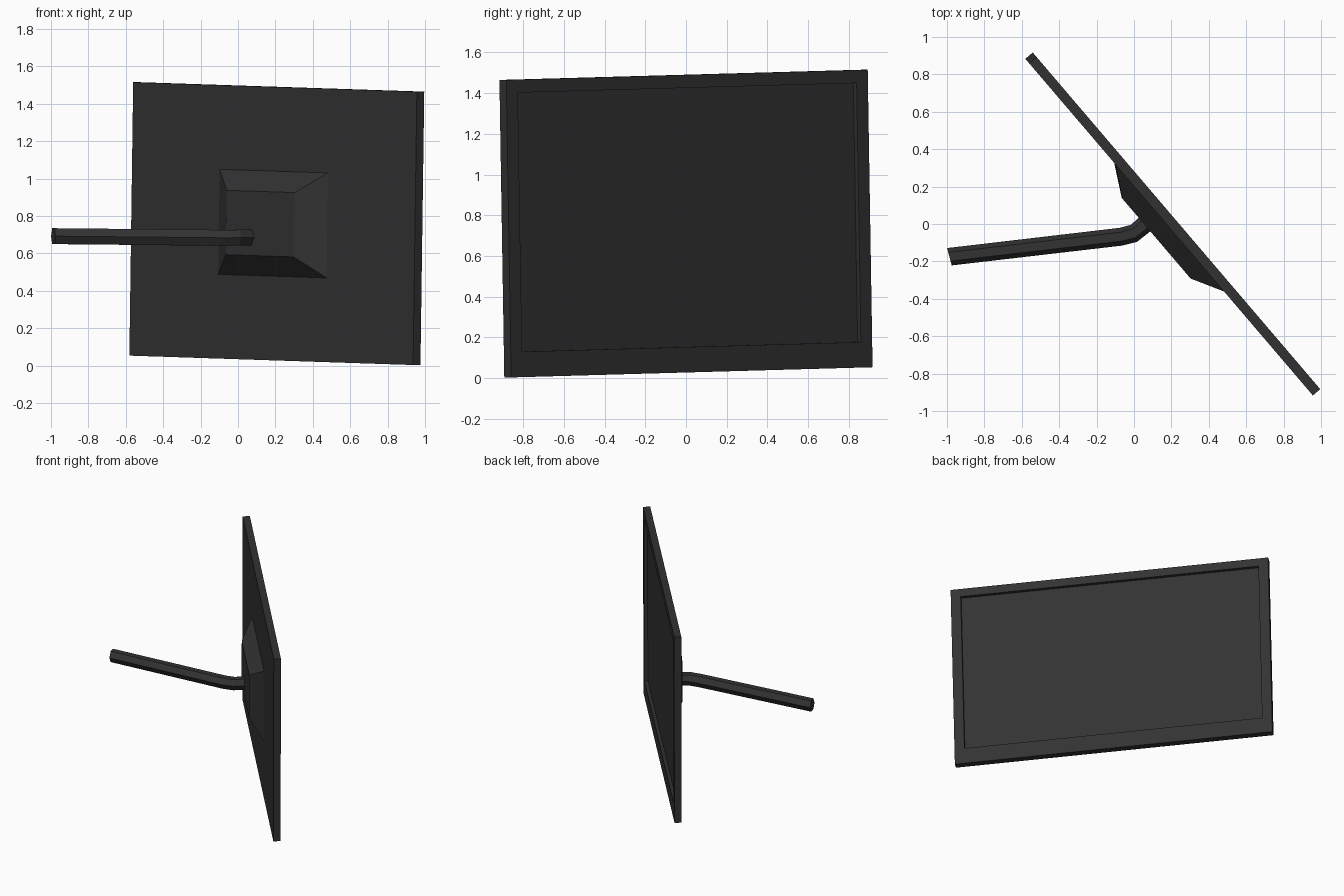
import bpy, bmesh, math
from mathutils import Matrix, Vector

if "Cube" in bpy.data.objects:
    bpy.data.objects.remove(bpy.data.objects["Cube"])

dark = bpy.data.materials.new("dark_grey_plastic")
dark.diffuse_color = (0.032, 0.032, 0.032, 1)
dark.use_nodes = True
dark.node_tree.nodes["Principled BSDF"].inputs["Base Color"].default_value = dark.diffuse_color


def loft(name, rings, matrix=Matrix.Identity(4)):
    """Skin a list of equal-length point rings and cap both ends."""
    bm = bmesh.new()
    loops = [[bm.verts.new(p) for p in ring] for ring in rings]
    n = len(loops[0])
    for a, b in zip(loops, loops[1:]):
        for i in range(n):
            j = (i + 1) % n
            bm.faces.new((a[i], a[j], b[j], b[i]))
    bm.faces.new(loops[0][::-1])
    bm.faces.new(loops[-1])
    bmesh.ops.recalc_face_normals(bm, faces=bm.faces)
    mesh = bpy.data.meshes.new(name)
    bm.to_mesh(mesh)
    bm.free()
    mesh.materials.append(dark)
    obj = bpy.data.objects.new(name, mesh)
    obj.matrix_world = matrix
    bpy.context.collection.objects.link(obj)
    return obj


def rect(x0, x1, z0, z1, y):
    return [(x0, y, z0), (x1, y, z0), (x1, y, z1), (x0, y, z1)]


# display pose: turned about z, with a slight roll in its own plane
pose = (Matrix.Translation((0.2075, 0, 0.759))
        @ Matrix.Rotation(math.radians(-49.5), 4, 'Z')
        @ Matrix.Rotation(math.radians(1.23), 4, 'Y'))

# screen panel with a recessed display area (deeper border at the bottom)
W, H, T = 1.168, 0.731, 0.026
inner = (-W + 0.073, W - 0.073, -H + 0.125, H - 0.064)
loft("screen_panel", [
    rect(-W, W, -H, H, -T),
    rect(-W, W, -H, H, T),
    rect(*inner, T),
    rect(*inner, T - 0.025),
], pose)

# tapered mount on the back
loft("rear_mount", [
    rect(-0.45, 0.45, -0.283, 0.283, -T + 0.002),
    rect(-0.28, 0.28, -0.172, 0.172, -T - 0.091),
], pose)

# six-sided wall arm, bending into the mount: (x, y, z, yaw of ring)
path = [
    (-0.987, -0.175, 0.692, 15),
    (-0.07, -0.068, 0.683, 10),
    (0.0, -0.05, 0.684, 20),
    (0.045, -0.012, 0.685, 34),
    (0.09, 0.026, 0.686, 40.5),
]
rings = []
for x, y, z, yaw in path:
    a = math.radians(yaw)
    side = Vector((math.sin(a), -math.cos(a), 0))
    rings.append([Vector((x, y, z))
                  + side * 0.048 * math.cos(k * math.pi / 3)
                  + Vector((0, 0, 0.049 * math.sin(k * math.pi / 3)))
                  for k in range(6)])
loft("support_arm", rings)
